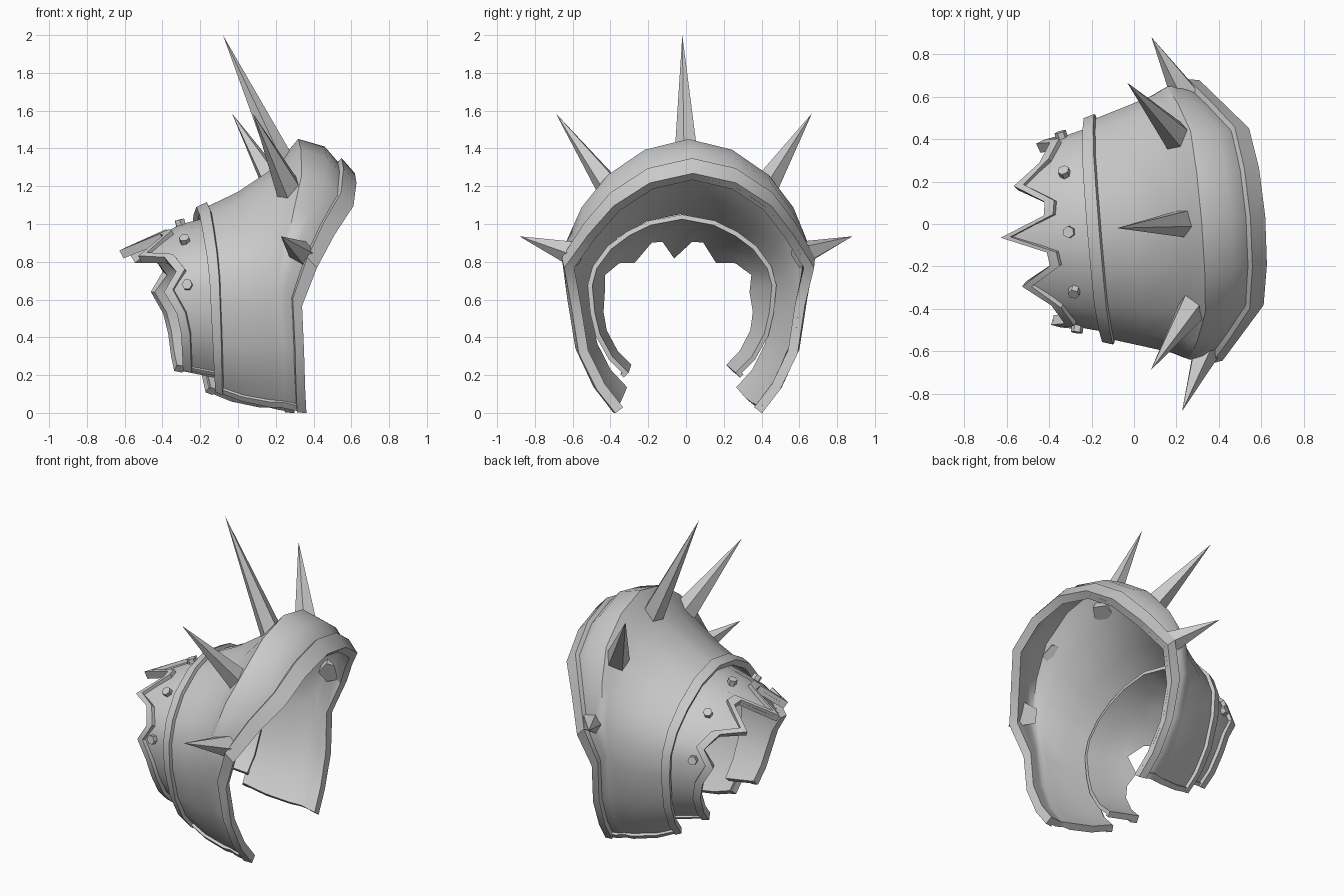
import bpy
import math
from mathutils import Matrix, Vector

if "Cube" in bpy.data.objects:
    bpy.data.objects.remove(bpy.data.objects["Cube"])

steel = bpy.data.materials.new("grey steel")
steel.use_nodes = True
steel.diffuse_color = (0.6, 0.6, 0.6, 1)
steel.node_tree.nodes["Principled BSDF"].inputs["Base Color"].default_value = (0.6, 0.6, 0.6, 1)

# The whole armour piece is turned slightly about the vertical
PLACE = Matrix.Translation((0, -0.013, 0)) @ Matrix.Rotation(math.radians(4.7), 4, 'Z')

# Horseshoe half section from crown (0) to lower tip (8), as fractions of width and height
ROUND = [0, .36, .67, .88, .985, .98, .90, .76, .59]
FLARE = [0, .34, .62, .81, .985, .92, .86, .72, .57]
HIGH = [1, .96, .865, .745, .61, .45, .25, .10, 0]
SWEEP = [0, .03, .12, .46, .77, 1, 1, 1, 1]


def sample(values, t):
    i = min(int(t), len(values) - 2)
    return values[i] + (values[i + 1] - values[i]) * (t - i)


def ramp(keys, x):
    """Piecewise linear value through (x, value) keys."""
    for (a, va), (b, vb) in zip(keys, keys[1:]):
        if x <= b:
            return va + (vb - va) * max(0, (x - a) / (b - a))
    return keys[-1][1]


def mirrored(half):
    """Full row from the -y tip over the crown to the +y tip."""
    return [Vector((p.x, -p.y, p.z)) for p in half[:0:-1]] + half


def finish(name, verts, faces, thick=0, offset=-1, smooth=True):
    mesh = bpy.data.meshes.new(name)
    mesh.from_pydata([PLACE @ Vector(v) for v in verts], [], faces)
    mesh.materials.append(steel)
    obj = bpy.data.objects.new(name, mesh)
    bpy.context.collection.objects.link(obj)
    bpy.ops.object.select_all(action='DESELECT')
    obj.select_set(True)
    bpy.context.view_layer.objects.active = obj
    if thick:
        mod = obj.modifiers.new("thickness", 'SOLIDIFY')
        mod.thickness, mod.offset, mod.use_even_offset = thick, offset, True
        mod.thickness_clamp = 1
        bpy.ops.object.modifier_apply(modifier=mod.name)
    if smooth:
        bpy.ops.object.shade_smooth_by_angle(angle=math.radians(35))
    return obj


def sheet(name, rows, thick, offset=-1):
    n = len(rows[0])
    faces = [(i * n + j, (i + 1) * n + j, (i + 1) * n + j + 1, i * n + j + 1)
             for i in range(len(rows) - 1) for j in range(n - 1)]
    return finish(name, [p for r in rows for p in r], faces, thick, offset)


def section(x_top, x_mid, x_low, z_top, z_low, width, flare=0):
    half = []
    for i in range(9):
        x = x_top + (x_mid - x_top) * SWEEP[i] + (x_low - x_mid) * max(0, i - 5) / 3
        wide = ROUND[i] + (FLARE[i] - ROUND[i]) * flare
        half.append(Vector((x, width * wide, z_low + (z_top - z_low) * HIGH[i])))
    return mirrored(half)


def blend(a, b, f):
    return [p.lerp(q, f) for p, q in zip(a, b)]


# Main shell, from the narrow end to the flared rim
shell = [section(-.20, -.17, -.13, 1.075, .12, .52),
         section(0, 0, 0, 1.17, .07, .575),
         section(.18, .13, .15, 1.29, .04, .62),
         section(.26, .155, .20, 1.38, .035, .64, .2),
         section(.32, .175, .22, 1.45, .03, .655, .3),
         section(.46, .20, .25, 1.41, .025, .66, .5),
         section(.53, .235, .28, 1.33, .02, .655, .8),
         section(.60, .285, .33, 1.25, .015, .645, 1)]
sheet("main_shell", shell, .025)
sheet("rim_trim", shell[-2:], .05, .1)
sheet("narrow_end_band", [blend(shell[0], shell[1], f) for f in (-.06, .22)], .04, .1)
for side, tip, above in (("right", 0, 1), ("left", -1, -2)):
    edge = [[r[tip], r[tip].lerp(r[above], .22)] for r in shell]
    if side == "left":
        edge = [r[::-1] for r in edge]
    sheet(side + "_lower_trim", edge, .05, .0)

# Collar with a jagged edge, tucked under the narrow end
CROWN = [(-.62, .84), (-.45, .92), (-.32, .995), (-.1, 1.05)]
BREADTH = [(-.62, .38), (-.42, .415), (-.3, .46), (-.1, .51)]
JAGS = [(0, -.62), (.55, -.41), (.95, -.40), (1.7, -.54), (2.5, -.41), (3.5, -.355),
        (4.3, -.42), (5.3, -.355), (6, -.33), (7, -.32), (8, -.31)]


def collar_point(x, t):
    low = .235 - .2 * (x + .3)
    return Vector((x, ramp(BREADTH, x) * sample(ROUND, t),
                   low + (ramp(CROWN, x) - low) * sample(HIGH, t)))


def collar_row(f, shift=0):
    """Row at fraction f from the jagged edge to the tucked edge."""
    return mirrored([collar_point(e + shift + (-.10 - e) * f, t) for t, e in JAGS])


collar = [collar_row(f) for f in (0, .3, .6, 1)]
sheet("jagged_collar", collar, .025)
sheet("jagged_trim", [collar_row(0), collar_row(0, .045)], .04, .1)
for side, tip, above in (("right", 0, 1), ("left", -1, -2)):
    edge = [[r[tip], r[tip].lerp(r[above], .2)] for r in collar]
    if side == "left":
        edge = [r[::-1] for r in edge]
    sheet(side + "_collar_lower_trim", edge, .045, .0)


def prism(name, base, tip, radius, sides, pointed):
    """Spike or stud standing on base and ending at tip."""
    base, tip = Vector(base), Vector(tip)
    turn = (tip - base).to_track_quat('Z', 'Y')
    ring = [turn @ Vector((radius * math.cos(a), radius * math.sin(a), 0))
            for a in (2 * math.pi * k / sides for k in range(sides))]
    verts = [base + r for r in ring] + ([tip] if pointed else [tip + r for r in ring])
    faces = [tuple(range(sides))[::-1]]
    for k in range(sides):
        m = (k + 1) % sides
        faces.append((k, m, sides) if pointed else (k, m, sides + m, sides + k))
    if not pointed:
        faces.append(tuple(range(sides, 2 * sides)))
    finish(name, verts, faces, smooth=False)


# Five spikes, their bases showing inside the shell
SPIKES = [("upper", (.245, .40, 1.175), (.024, .68, 1.585)),
          ("lower", (.30, .585, .835), (.155, .885, .935))]
prism("crown_spike", (.245, 0, 1.30), (-.08, 0, 2.0), .072, 5, True)
for sign, side in ((1, "left"), (-1, "right")):
    for label, base, tip in SPIKES:
        flip = Vector((1, sign, 1))
        prism(f"{side}_{label}_spike", Vector(base) * flip, Vector(tip) * flip, .075, 5, True)

# Five hexagonal studs around the collar
for n, t in enumerate((-4.2, -1.8, 0, 1.8, 4.2)):
    p = collar_point(-.305, abs(t))
    p.y = math.copysign(p.y, t)
    out = Vector((-.1, p.y, p.z - .6)).normalized()
    prism(f"collar_stud_{n + 1}", p - out * .01, p + out * .025, .028, 6, False)
